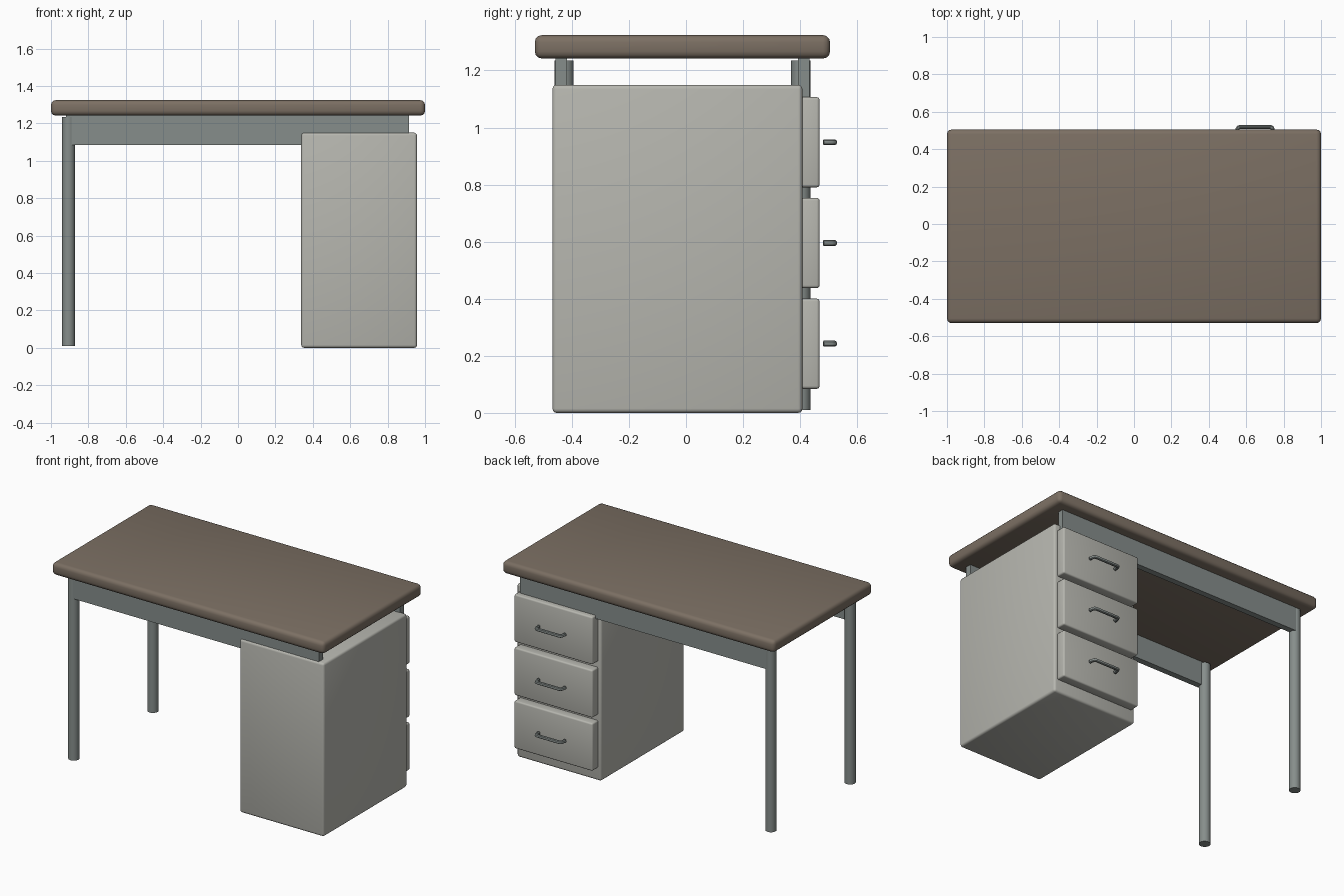
import bpy
import math

if "Cube" in bpy.data.objects:
    bpy.data.objects.remove(bpy.data.objects["Cube"])


def material(name, color):
    m = bpy.data.materials.new(name)
    m.diffuse_color = (*color, 1)
    m.use_nodes = True
    m.node_tree.nodes["Principled BSDF"].inputs["Base Color"].default_value = m.diffuse_color
    return m


WOOD = material("brown_top", (0.20, 0.16, 0.125))
METAL = material("dark_metal", (0.24, 0.27, 0.26))
PANEL = material("light_panel", (0.47, 0.47, 0.43))


def finish(obj, name, mat):
    obj.name = name
    obj.data.materials.append(mat)
    bpy.ops.object.shade_smooth_by_angle(angle=math.radians(35))


def box(name, x, y, z, mat, bevel=0.0):
    """Box from (min, max) ranges, with rounded edges."""
    bpy.ops.mesh.primitive_cube_add(size=1, location=[sum(r) / 2 for r in (x, y, z)])
    obj = bpy.context.object
    obj.scale = [r[1] - r[0] for r in (x, y, z)]
    bpy.ops.object.transform_apply(location=False, rotation=False, scale=True)
    if bevel:
        mod = obj.modifiers.new("rounded_edges", 'BEVEL')
        mod.width = bevel
        mod.segments = 3
        bpy.ops.object.modifier_apply(modifier=mod.name)
    finish(obj, name, mat)


def handle(name, x, z):
    """U-shaped pull with rounded bends, swept from a short path."""
    path = [(-0.097, 0.482), (-0.093, 0.509), (-0.089, 0.516), (-0.081, 0.519)]
    path += [(-px, py) for px, py in reversed(path)]
    curve = bpy.data.curves.new(name, 'CURVE')
    curve.dimensions = '3D'
    curve.bevel_depth = 0.011
    curve.bevel_resolution = 3
    curve.use_fill_caps = True
    spline = curve.splines.new('POLY')
    spline.points.add(len(path) - 1)
    for p, (px, py) in zip(spline.points, path):
        p.co = (x + px, py, z, 1)
    obj = bpy.data.objects.new(name, curve)
    bpy.context.collection.objects.link(obj)
    bpy.ops.object.select_all(action='DESELECT')
    obj.select_set(True)
    bpy.context.view_layer.objects.active = obj
    bpy.ops.object.convert(target='MESH')
    finish(bpy.context.object, name, METAL)


# Desk top
box("desk_top", (-1, 1), (-0.53, 0.505), (1.242, 1.324), WOOD, 0.025)

# Rails and the two legs on the open side
MID_Y = -0.0125
for name, s in (("front", -1), ("back", 1)):
    ys = sorted((MID_Y + s * 0.405, MID_Y + s * 0.445))
    box(name + "_rail", (-0.92, 0.915), ys, (1.085, 1.245), METAL)
    bpy.ops.mesh.primitive_cylinder_add(vertices=32, radius=0.034, depth=1.225,
                                        location=(-0.906, MID_Y + s * 0.415, 0.6225))
    finish(bpy.context.object, name + "_leg", METAL)

# Drawer cabinet
box("cabinet", (0.338, 0.957), (-0.468, 0.408), (0, 1.15), PANEL, 0.015)

# Drawer fronts with handles
for i in range(3):
    z = 0.2425 + i * 0.353
    box(f"drawer_front_{i + 1}", (0.36, 0.935), (0.40, 0.468), (z - 0.158, z + 0.158), PANEL, 0.01)
    handle(f"drawer_handle_{i + 1}", 0.6475, z)
